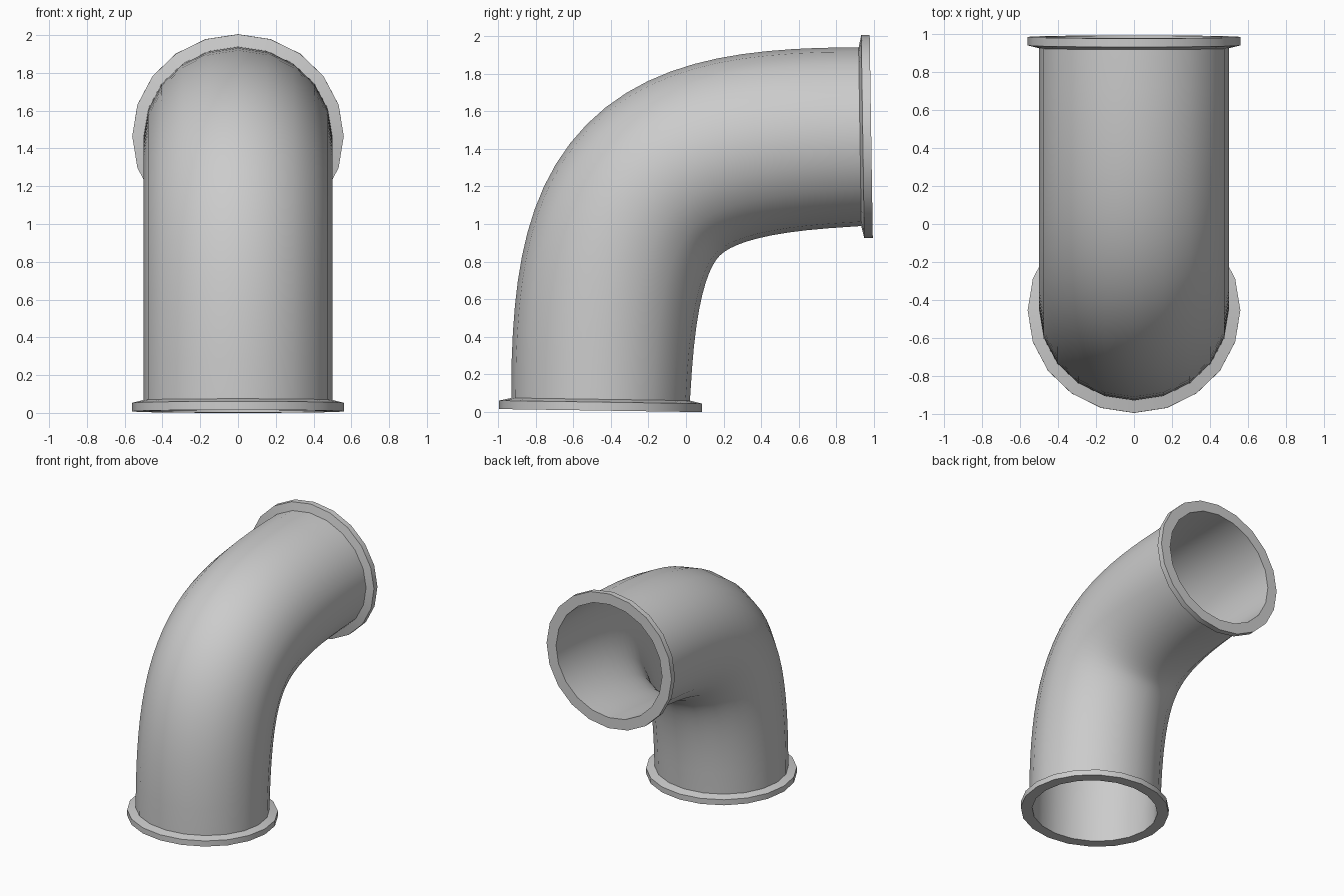
import bpy, bmesh, math
from mathutils import Vector

if "Cube" in bpy.data.objects:
    bpy.data.objects.remove(bpy.data.objects["Cube"])

SIDES = 20
STEPS = 22
# Bezier centre line of the elbow (x, y, z)
P0, P1, P2, P3 = (Vector(p) for p in (
    (0, -0.455, 0.008), (0, -0.437, 1.21), (0, -0.205, 1.447), (0, 0.985, 1.465)))


def frame(t):
    """Centre point and outward bend direction of the centre line."""
    u = 1 - t
    pos = P0*u**3 + P1*3*u*u*t + P2*3*u*t*t + P3*t**3
    tan = ((P1-P0)*u*u + (P2-P1)*2*u*t + (P3-P2)*t*t).normalized()
    return pos, tan, Vector((0, -tan.z, tan.y))


def ring(bm, t, shift, rx, ry):
    """Elliptical cross-section, shifted along the pipe axis."""
    pos, tan, out = frame(t)
    verts = []
    for i in range(SIDES):
        a = 2*math.pi*i/SIDES
        verts.append(bm.verts.new(pos + tan*shift + out*(ry*math.cos(a))
                                  + Vector((rx*math.sin(a), 0, 0))))
    return verts


def pipe_ry(t):
    return 0.475 + 0.022*math.sin(math.pi*t)


bm = bmesh.new()
rings = []
# lower flange
for s, rx, ry in ((0, 0.475, 0.455), (0, 0.56, 0.54), (0.045, 0.56, 0.54), (0.06, 0.5, 0.475)):
    rings.append(ring(bm, 0, s, rx, ry))
# outer wall
for k in range(1, STEPS):
    t = 0.03 + 0.94*k/STEPS
    rings.append(ring(bm, t, 0, 0.5, pipe_ry(t)))
# upper flange
for s, rx, ry in ((-0.06, 0.5, 0.475), (-0.045, 0.56, 0.54), (0, 0.56, 0.54), (0, 0.475, 0.455)):
    rings.append(ring(bm, 1, s, rx, ry))
# inner wall, running back to the start
for k in range(STEPS - 1, 0, -1):
    t = k/STEPS
    rings.append(ring(bm, t, 0, 0.475, pipe_ry(t) - 0.022))

for a, b in zip(rings, rings[1:] + rings[:1]):
    for i in range(SIDES):
        j = (i + 1) % SIDES
        bm.faces.new((a[i], a[j], b[j], b[i]))
bmesh.ops.recalc_face_normals(bm, faces=bm.faces)

mesh = bpy.data.meshes.new("pipe_elbow")
bm.to_mesh(mesh)
bm.free()
obj = bpy.data.objects.new("pipe_elbow", mesh)
bpy.context.collection.objects.link(obj)
bpy.context.view_layer.objects.active = obj
obj.select_set(True)
bpy.ops.object.shade_smooth_by_angle(angle=math.radians(30))
